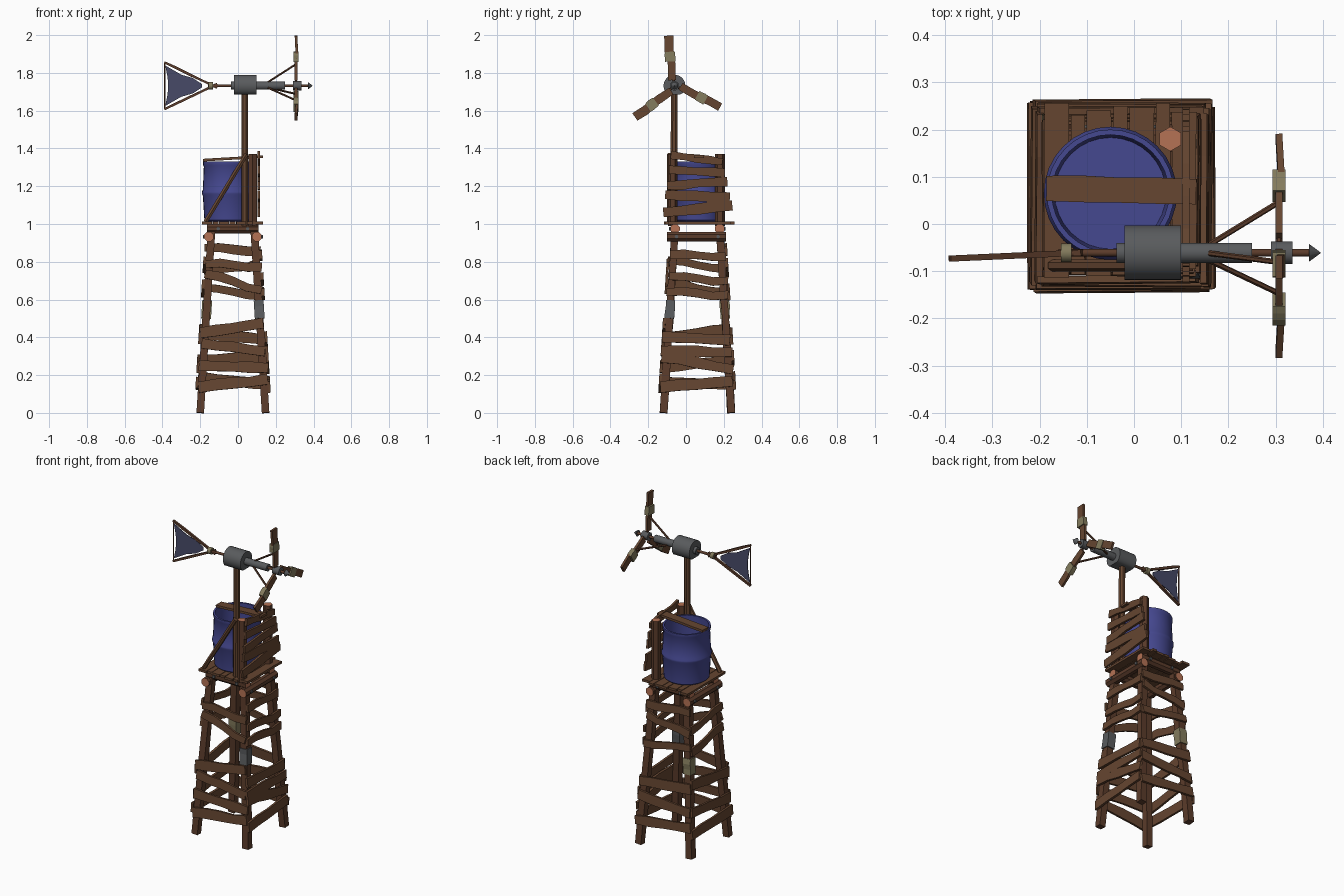
import bpy, bmesh, math, random
from mathutils import Vector as V

if "Cube" in bpy.data.objects:
    bpy.data.objects.remove(bpy.data.objects["Cube"])
random.seed(4)

def mat(name, *c):
    m = bpy.data.materials.new(name)
    m.diffuse_color = (*c, 1)
    m.use_nodes = True
    m.node_tree.nodes["Principled BSDF"].inputs["Base Color"].default_value = m.diffuse_color
    return m

WOOD = mat("plank brown", 0.13, 0.06, 0.03)
DARK = mat("beam brown", 0.105, 0.045, 0.024)
CUT = mat("cut wood", 0.46, 0.17, 0.09)
BLUE = mat("barrel blue", 0.06, 0.065, 0.28)
GREY = mat("metal grey", 0.1, 0.105, 0.11)
TAPE = mat("khaki binding", 0.23, 0.2, 0.11)
CLOTH = mat("cloth blue grey", 0.065, 0.07, 0.14)

def skin(name, rings, mats, smooth=None):
    """Join rings of points into a closed skin; caps use the last material."""
    bm = bmesh.new()
    rs = [[bm.verts.new(p) for p in r] for r in rings]
    n = len(rs[0])
    for a, b in zip(rs, rs[1:]):
        for i in range(n):
            bm.faces.new((a[i], a[(i + 1) % n], b[(i + 1) % n], b[i]))
    for r in (rs[0], rs[-1]):
        bm.faces.new(r).material_index = len(mats) - 1
    bmesh.ops.recalc_face_normals(bm, faces=bm.faces)
    me = bpy.data.meshes.new(name)
    bm.to_mesh(me)
    bm.free()
    for m in mats:
        me.materials.append(m)
    if smooth:
        me.shade_smooth()
        me.set_sharp_from_angle(angle=math.radians(smooth))
    ob = bpy.data.objects.new(name, me)
    bpy.context.collection.objects.link(ob)
    return ob

def plank(name, a, b, w, t=0.014, up=(0, 0, 1), bend=0.0, jit=0.002, m=WOOD, seg=4):
    """Rough board from a to b, w wide along up, t thick."""
    a, b, up = V(a), V(b), V(up)
    d = (b - a).normalized()
    up = (up - d * up.dot(d)).normalized()
    side = d.cross(up)
    rings = []
    for i in range(seg + 1):
        f = i / seg
        c = a.lerp(b, f) + up * (bend * math.sin(2 * math.pi * f) + random.uniform(-jit, jit))
        h = w / 2 + random.uniform(-jit, jit)
        rings.append([c + up * (h * u) + side * (t / 2 * s) for u, s in ((1, 1), (1, -1), (-1, -1), (-1, 1))])
    return skin(name, rings, [m])

def rod(name, a, b, r, r2=None, n=8, mats=(DARK,), smooth=None):
    """Log, pole or cone from a to b."""
    a, b = V(a), V(b)
    d = (b - a).normalized()
    u = d.cross(V((0, 1, 0)) if abs(d.y) < 0.9 else V((1, 0, 0))).normalized()
    v = d.cross(u)
    ang = [2 * math.pi * (i + 0.5) / n for i in range(n)]
    rings = [[p + (u * math.cos(k) + v * math.sin(k)) * q for k in ang]
             for p, q in ((a, r), (b, r if r2 is None else r2))]
    return skin(name, rings, list(mats), smooth)

# Tower tapers upward: leg centre at height z, sx and sy pick the corner
CX, CY = -0.027, 0.06
def leg(sx, sy, z):
    return V((CX + sx * (0.173 - 0.062 * z), CY + sy * (0.18 - 0.064 * z), z))

# Legs, two of them with repair bindings
BIND = {(1, -1): GREY, (-1, 1): TAPE}
for sx, xn in ((-1, "left"), (1, "right")):
    for sy, yn in ((-1, "front"), (1, "back")):
        nm = f"{yn}_{xn}_leg"
        plank(nm, leg(sx, sy, 0), leg(sx, sy, 0.99), 0.04, 0.04, (0, 1, 0), m=DARK, seg=6)
        if (sx, sy) in BIND:
            plank(nm + "_binding", leg(sx, sy, 0.5), leg(sx, sy, 0.595), 0.052, 0.052, (0, 1, 0),
                  m=BIND[sx, sy], seg=3)

# Cross boards on each side: (middle height, rise along the axis)
SIDES = {
    "front": ((0.157, 0.035), (0.245, -0.01), (0.347, -0.035), (0.45, 0.04), (0.695, -0.075), (0.78, -0.015)),
    "right": ((0.152, 0.025), (0.262, -0.06), (0.325, -0.01), (0.392, -0.015), (0.632, -0.015),
              (0.71, -0.02), (0.832, -0.005)),
    "back": ((0.17, -0.04), (0.29, 0.02), (0.405, -0.03), (0.64, -0.04), (0.77, 0.04), (0.865, -0.01)),
    "left": ((0.155, -0.01), (0.26, 0.04), (0.42, 0.04), (0.66, -0.04), (0.785, -0.03))}
ENDS = {"front": ((-1, -1), (1, -1), (0, -1, 0)), "right": ((1, -1), (1, 1), (1, 0, 0)),
        "back": ((-1, 1), (1, 1), (0, 1, 0)), "left": ((-1, -1), (-1, 1), (-1, 0, 0))}
for nm, rows in SIDES.items():
    c0, c1, out = ENDS[nm]
    out = V(out)
    for i, (z, rise) in enumerate(rows):
        a, b = leg(*c0, z - rise / 2) + out * 0.027, leg(*c1, z + rise / 2) + out * 0.027
        d = (b - a).normalized()
        plank(f"{nm}_board_{i + 1}", a - d * random.uniform(0.015, 0.035), b + d * random.uniform(0.015, 0.03),
              0.055 if z < 0.5 else 0.045, up=V((0, 0, 1)) - out * 0.063,
              bend=0.007 if z > 0.6 else 0, jit=0.003)

# Log beams under the platform, with bolts
for s, xn, yn in ((-1, "left", "front"), (1, "right", "back")):
    x, y = CX + s * 0.127, CY + s * 0.118
    rod(yn + "_beam", (-0.165, y, 0.975), (0.108, y, 0.975), 0.027, mats=(DARK, CUT))
    rod(xn + "_beam", (x, -0.1, 0.933), (x, 0.212, 0.933), 0.027, mats=(DARK, CUT))
    for k in (-1, 1):
        bx, by = CX + k * 0.078, CY + k * 0.11
        rod(yn + "_bolt", (bx, y, 0.975), (bx, y + s * 0.032, 0.975), 0.01, n=6, mats=(GREY,))
        rod(xn + "_bolt", (x, by, 0.933), (x + s * 0.032, by, 0.933), 0.01, n=6, mats=(GREY,))

# Platform boards of uneven width
x = -0.19
for i in range(7):
    w = 0.052 if i % 2 == 0 else 0.03
    plank(f"platform_board_{i + 1}", (x + w / 2, random.uniform(-0.12, -0.095), 1.005),
          (x + w / 2, random.uniform(0.225, 0.26), 1.005), w, up=(1, 0, 0), jit=0.001)
    x += w + 0.004

# Open barrel, turned from a profile
prof = ((0.118, 1.012), (0.128, 1.02), (0.136, 1.15), (0.141, 1.16), (0.141, 1.17), (0.136, 1.18),
        (0.131, 1.305), (0.135, 1.312), (0.135, 1.33), (0.124, 1.33), (0.128, 1.17), (0.118, 1.03))
skin("barrel", [[(-0.05 + r * math.cos(k * math.pi / 16), 0.065 + r * math.sin(k * math.pi / 16), z)
                 for k in range(32)] for r, z in prof], [BLUE], 35)
plank("barrel_top_board", (-0.185, 0.075, 1.338), (0.132, 0.068, 1.357), 0.055, up=(0, 1, 0), jit=0.001)

# Fence posts, fence boards, mast and its brace
for nm, y in (("front_post", -0.07), ("back_post", 0.18)):
    rod(nm, (0.077, y, 0.99), (0.077, y, 1.37), 0.026, n=6, mats=(DARK, CUT))
for i, rise in enumerate((0.04, -0.015, 0.02, -0.015, -0.04)):
    z = 1.08 + 0.067 * i
    plank(f"fence_board_{i + 1}", (0.11, -0.12 + 0.01 * i, z - rise / 2), (0.11, 0.245 - 0.013 * i, z + rise / 2),
          0.055 - 0.004 * i, jit=0.003)
rod("mast", (0.035, -0.066, 0.99), (0.035, -0.062, 1.7), 0.019, mats=(WOOD,))
rod("mast_brace", (-0.172, -0.088, 1.012), (0.045, -0.088, 1.37), 0.013, n=6, mats=(WOOD,))

# Gear housing: round roof, lower half squashed to a flat bottom
AY, AZ = -0.061, 1.732
ring = [k * math.pi / 12 for k in range(24)]
skin("gear_housing", [[(x, AY + 0.058 * math.cos(k), AZ + max(0.058 * math.sin(k), -0.046)) for k in ring]
                      for x in (-0.02, 0.099)], [GREY], 35)

# Shaft line from tail to tip
def axle(name, x0, x1, r, m, r2=None):
    rod(name, (x0, AY, AZ), (x1, AY, AZ), r, r2, 12, (m,), 35)
axle("rear_bearing", -0.037, -0.02, 0.022, GREY)
axle("shaft_sleeve", 0.099, 0.25, 0.022, GREY)
axle("shaft", 0.25, 0.372, 0.008, DARK)
axle("hub", 0.29, 0.336, 0.025, GREY)
axle("shaft_tip", 0.37, 0.395, 0.02, GREY, 0.001)
axle("tail_rod", -0.16, -0.036, 0.008, DARK)
axle("tail_binding", -0.155, -0.132, 0.02, TAPE)

# Three patched blades, each set slightly off the hub, with bindings and struts
for i in range(3):
    ang = math.radians(93 + 125 * i - 3 * i * i)
    d = V((0, math.cos(ang), math.sin(ang)))
    up = d.cross(V((1, 0, 0)))
    hub = V((0.307, AY, AZ)) - up * 0.014
    a, b = hub + d * 0.03, hub + d * 0.266
    off = up * 0.003
    n = f"blade_{i + 1}"
    plank(n + "_inner", a + off, a.lerp(b, 0.6) + off, 0.042, up=up, seg=2)
    plank(n + "_outer", a.lerp(b, 0.5) - off + V((0.006, 0, 0)), b - off, 0.046, up=up, seg=2)
    plank(n + "_binding", a.lerp(b, 0.42), a.lerp(b, 0.64), 0.054, 0.028, up, m=TAPE, seg=3)
    rod(n + "_strut", V((0.16, AY, AZ)) + d * 0.02, a.lerp(b, 0.36), 0.006, n=6)
    rod(n + "_spoke", (0.307, AY, AZ), a.lerp(b, 0.36), 0.007, n=6)

# Tail: two spars, end stick and a sagging cloth between them
def tail(x, s, y=0):
    """Point on the upper (s=1) or lower (s=-1) spar; s between blends them."""
    return V((x, -0.062 + (x + 0.14) * 0.045 + y, AZ + s * 0.124 * (-0.13 - x) / 0.26))
for s, nm in ((1, "upper"), (-1, "lower")):
    plank(nm + "_tail_spar", tail(-0.11, s), tail(-0.39, s), 0.013, 0.013, m=DARK, jit=0.001)
rod("tail_end_stick", tail(-0.388, -1), tail(-0.388, 1), 0.004, n=6)
rows = [-1 + k / 4 for k in range(9)]
edge = [tail(-0.37 - 0.016 * s * s, 0.88 * s) for s in rows]
low = [tail(-0.3, -0.72), tail(-0.24, -0.78), tail(-0.19, -0.3)]
high = [tail(-0.19, 0.3), tail(-0.24, 0.78), tail(-0.3, 0.72)]
outline = low + high + edge[::-1]
skin("tail_cloth", [[p + V((0, y, 0)) for p in outline] for y in (-0.002, 0.002)], [CLOTH])
